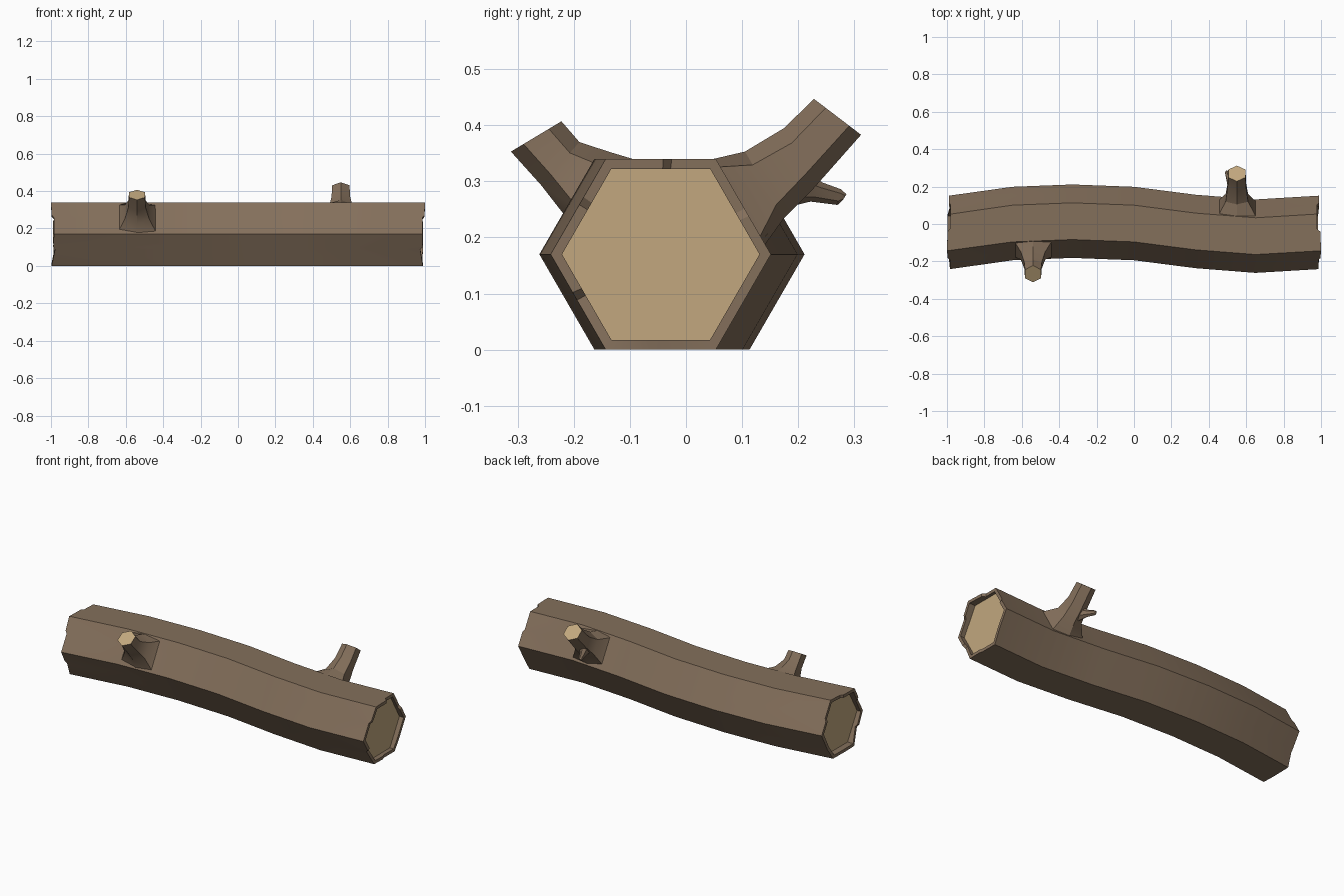
import bpy, bmesh
from math import cos, sin, radians
from mathutils import Vector

if "Cube" in bpy.data.objects:
    bpy.data.objects.remove(bpy.data.objects["Cube"])


def material(name, rgb):
    m = bpy.data.materials.new(name)
    m.diffuse_color = (*rgb, 1)
    m.use_nodes = True
    m.node_tree.nodes["Principled BSDF"].inputs["Base Color"].default_value = m.diffuse_color
    return m


bark = material("bark", (0.23, 0.16, 0.105))
wood = material("cut_wood", (0.54, 0.39, 0.21))


def loft(name, rings, mats, cap_start=None, cap_end=None):
    """Skin a list of point rings, with optional end caps by material index."""
    bm = bmesh.new()
    loops = [[bm.verts.new(p) for p in r] for r in rings]
    n = len(loops[0])
    for a, b in zip(loops, loops[1:]):
        for i in range(n):
            bm.faces.new((a[i], a[(i + 1) % n], b[(i + 1) % n], b[i]))
    for loop, idx in ((loops[0], cap_start), (loops[-1], cap_end)):
        if idx is not None:
            bm.faces.new(loop).material_index = idx
    bmesh.ops.recalc_face_normals(bm, faces=bm.faces)
    me = bpy.data.meshes.new(name)
    bm.to_mesh(me)
    bm.free()
    for m in mats:
        me.materials.append(m)
    ob = bpy.data.objects.new(name, me)
    bpy.context.collection.objects.link(ob)
    bpy.ops.object.select_all(action='DESELECT')
    ob.select_set(True)
    bpy.context.view_layer.objects.active = ob
    bpy.ops.object.shade_smooth_by_angle(angle=radians(25))
    return ob


# Log: hexagonal section following a gentle S bend, chipped bark rim at each end
STEPS = (0, 0.40, 0.48)
CHIPS_R = [.012, .012, .022, .022, .022, .004, 0, .003, .014, .014, .012, .026, .012, .010, .016, .016, .012, .012]
CHIPS_L = [.010, .010, .020, .020, .016, .003, 0, .004, .016, .016, .012, .022, .004, .002, .002, .004, .016, .014]


def section(x, y, r, chips=None):
    pts = []
    for k in range(6):
        a, b = (Vector((r * cos(radians(60 * j)), r * sin(radians(60 * j)))) for j in (k, k + 1))
        for s, t in enumerate(STEPS):
            p = a.lerp(b, t)
            dx = chips[k * 3 + s] if chips else 0
            pts.append((x - dx * (1 if x > 0 else -1), y + p.x, 0.17 + p.y))
    return pts


R_OUT, R_IN, Y_END, X_CAP = 0.1963, 0.176, -0.045, 0.96
bend = [(-0.65, .0025), (-0.33, .015), (0, .0025), (0.33, -.04), (0.65, -.065)]
rings = [section(-X_CAP, Y_END, R_IN), section(-1, Y_END, R_IN, CHIPS_L), section(-1, Y_END, R_OUT, CHIPS_L)]
rings += [section(x, y, R_OUT) for x, y in bend]
rings += [section(1, Y_END, R_OUT, CHIPS_R), section(1, Y_END, R_IN, CHIPS_R), section(X_CAP, Y_END, R_IN)]
loft("log", rings, [bark, wood], 1, 1)


# Branch stubs: each ring runs from an upper to a lower corner in the yz plane
def ring(x, upper, lower, half_width, shoulder=0.5):
    u, l = Vector((0, *upper)), Vector((0, *lower))
    c, v = (u + l) / 2, (u - l) / 2
    pts = []
    for sx, sv in ((0, 1), (1, shoulder), (1, -shoulder), (0, -1), (-1, -shoulder), (-1, shoulder)):
        p = c + v * sv
        pts.append((x + sx * half_width, p.y, p.z))
    return pts


X1, X2 = -0.54, 0.55
loft("front_branch", [
    ring(X1, (-.085, .337), (-.183, .172), .10, .85),
    ring(X1, (-.135, .352), (-.205, .225), .065, .6),
    ring(X1, (-.190, .370), (-.258, .293), .046),
    ring(X1, (-.222, .407), (-.312, .353), .043)], [bark, wood], None, 1)
loft("back_branch", [
    ring(X2, (.036, .337), (.130, .172), .10, .85),
    ring(X2, (.105, .353), (.175, .235), .060, .6),
    ring(X2, (.175, .395), (.228, .288), .050),
    ring(X2, (.228, .447), (.312, .383), .046)], [bark, wood], None, 1)

# Small twig on the side of the back branch
loft("twig", [
    ring(.535, (.200, .330), (.165, .250), .030),
    ring(.510, (.243, .298), (.222, .264), .014),
    ring(.497, (.276, .286), (.270, .258), .010),
    ring(.495, (.286, .277), (.279, .266), .005)], [bark], None, 0)
